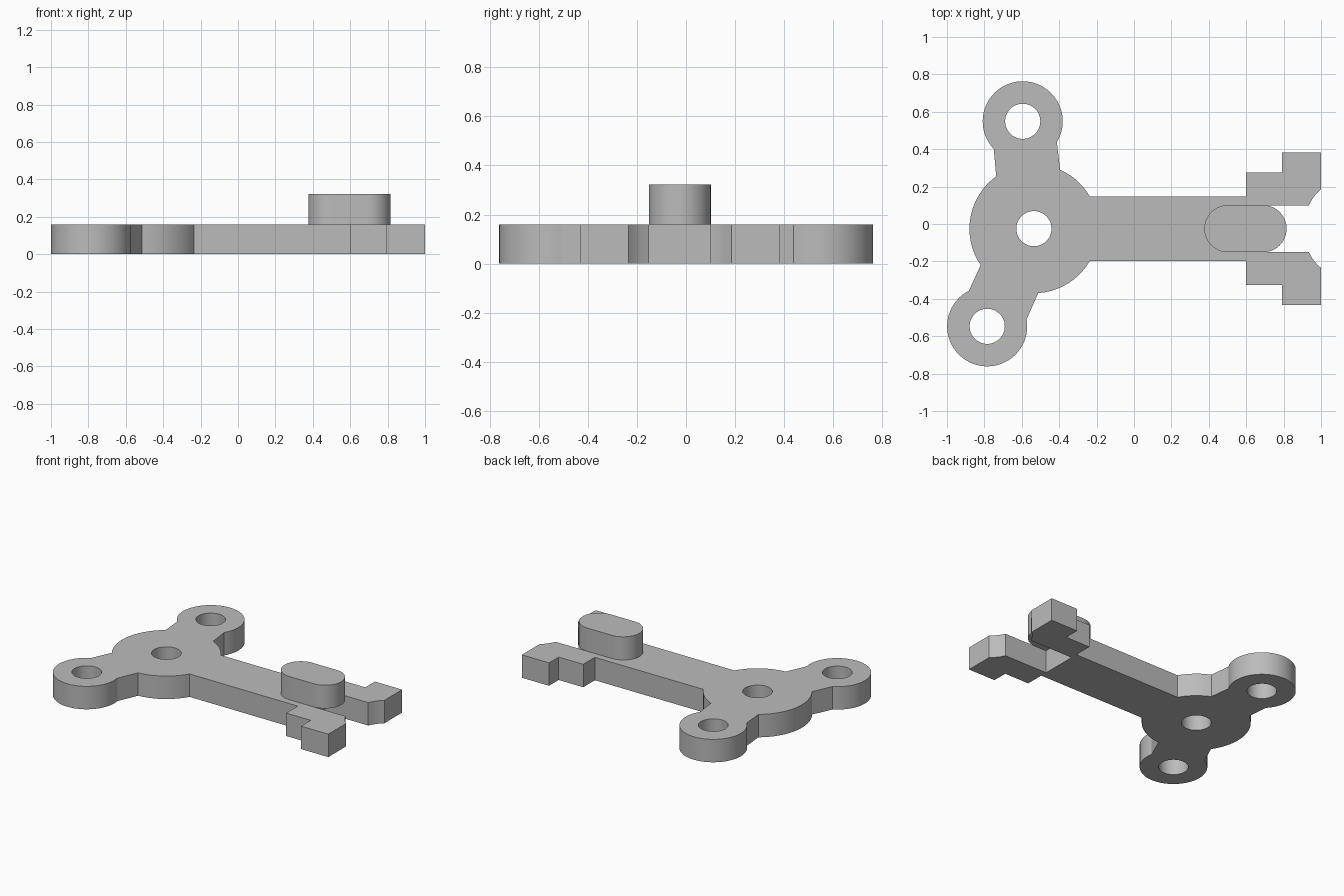
import bpy, bmesh, math

cube = bpy.data.objects.get("Cube")
if cube:
    bpy.data.objects.remove(cube, do_unlink=True)

grey = bpy.data.materials.new("plain grey")
grey.use_nodes = True
colour = (0.5, 0.5, 0.5, 1)
grey.diffuse_color = colour
grey.node_tree.nodes["Principled BSDF"].inputs["Base Color"].default_value = colour

MID = -0.025      # y of the arm's centre line
THICK = 0.16
HUB, HUB_R = (-0.535, MID), 0.345
FRONT, BACK, RING_R = (-0.785, -0.547), (-0.595, 0.549), 0.214
HOLE_R = 0.094


def arc(centre, radius, a, b, steps):
    """Points on a circle from angle a to angle b."""
    return [(centre[0] + radius * math.cos(a + (b - a) * i / steps),
             centre[1] + radius * math.sin(a + (b - a) * i / steps))
            for i in range(steps + 1)]


def arc_between(centre, radius, start, end):
    """Clockwise arc between the directions of two points."""
    a = math.atan2(start[1] - centre[1], start[0] - centre[0])
    b = math.atan2(end[1] - centre[1], end[0] - centre[0])
    if b > a:
        b -= 2 * math.pi
    return arc(centre, radius, a, b, max(6, int((a - b) / math.tau * 64)))


def slab(name, loops, z0, z1):
    """Filled outline, with later loops as holes, extruded from z0 to z1."""
    curve = bpy.data.curves.new(name, "CURVE")
    curve.dimensions, curve.fill_mode = "2D", "BOTH"
    curve.extrude = (z1 - z0) / 2
    for loop in loops:
        spline = curve.splines.new("POLY")
        spline.points.add(len(loop) - 1)
        for point, (x, y) in zip(spline.points, loop):
            point.co = (x, y, 0, 1)
        spline.use_cyclic_u = True
    temp = bpy.data.objects.new(name + " outline", curve)
    bpy.context.collection.objects.link(temp)
    bpy.context.view_layer.update()
    mesh = bpy.data.meshes.new_from_object(
        temp.evaluated_get(bpy.context.evaluated_depsgraph_get()))
    bpy.data.objects.remove(temp, do_unlink=True)

    bm = bmesh.new()
    bm.from_mesh(mesh)
    bmesh.ops.remove_doubles(bm, verts=bm.verts, dist=0.0005)
    bmesh.ops.translate(bm, verts=bm.verts, vec=(0, 0, (z0 + z1) / 2))
    bmesh.ops.recalc_face_normals(bm, faces=bm.faces)
    bm.to_mesh(mesh)
    bm.free()
    mesh.materials.clear()
    mesh.materials.append(grey)
    obj = bpy.data.objects.new(name, mesh)
    bpy.context.collection.objects.link(obj)
    bpy.ops.object.select_all(action="DESELECT")
    obj.select_set(True)
    bpy.context.view_layer.objects.active = obj
    bpy.ops.object.shade_smooth_by_angle(angle=math.radians(25))
    return obj


# Stepped claw on the front side of the slot, with a scooped inner corner
claw = [(0.6, -0.15), (0.935, -0.15), (0.952, -0.182), (0.974, -0.211),
        (1, -0.235), (1, -0.432), (0.79, -0.432), (0.79, -0.326),
        (0.6, -0.326), (0.6, -0.198), (-0.234, -0.198)]
claw_mirrored = [(x, 2 * MID - y) for x, y in reversed(claw)]

# Whole plate outline: claw, hub, front ring, hub, back ring, hub, claw
outline = (claw[:-1]
           + arc_between(HUB, HUB_R, claw[-1], (-0.512, -0.37))
           + arc_between(FRONT, RING_R, (-0.575, -0.51), (-0.883, -0.355))
           + arc_between(HUB, HUB_R, (-0.82, -0.22), (-0.737, 0.255))
           + arc_between(BACK, RING_R, (-0.748, 0.403), (-0.409, 0.435))
           + arc_between(HUB, HUB_R, (-0.395, 0.29), claw_mirrored[0])
           + claw_mirrored[1:])
holes = [arc(c, HOLE_R, 0, math.tau, 48)[:-1] for c in (HUB, FRONT, BACK)]
slab("bracket_plate", [outline] + holes, 0, THICK)

# Raised round-ended key overhanging the slot
quarter = math.pi / 2
key = (arc((0.69, MID), 0.126, -quarter, quarter, 24)
       + arc((0.502, MID), 0.126, quarter, 3 * quarter, 24))
slab("raised_key", [key], THICK, 0.322)
